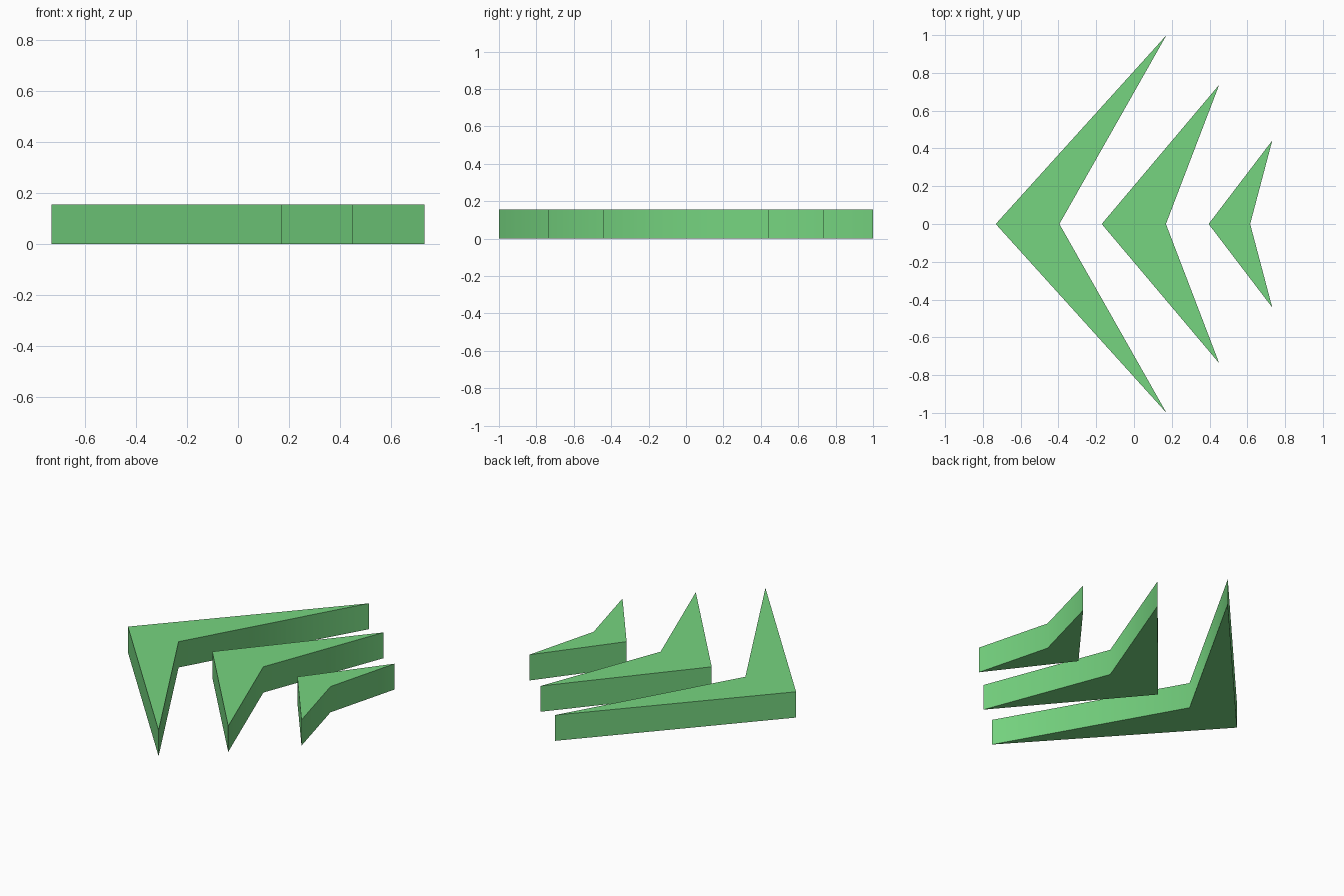
import bpy, bmesh, math

if "Cube" in bpy.data.objects:
    bpy.data.objects.remove(bpy.data.objects["Cube"])

HEIGHT = 0.155

green = bpy.data.materials.new("light_green")
green.diffuse_color = (0.18, 0.66, 0.215, 1.0)
green.use_nodes = True
green.node_tree.nodes["Principled BSDF"].inputs["Base Color"].default_value = green.diffuse_color


def chevron(name, tip, notch, wing_x, wing_y):
    """Extruded arrow profile pointing to -x, symmetric across y = 0."""
    profile = [(tip, 0), (wing_x, -wing_y), (notch, 0), (wing_x, wing_y)]
    bm = bmesh.new()
    base = bm.faces.new([bm.verts.new((x, y, 0)) for x, y in profile])
    ext = bmesh.ops.extrude_face_region(bm, geom=[base], use_keep_orig=True)
    top = [v for v in ext["geom"] if isinstance(v, bmesh.types.BMVert)]
    bmesh.ops.translate(bm, vec=(0, 0, HEIGHT), verts=top)
    bmesh.ops.recalc_face_normals(bm, faces=bm.faces)
    mesh = bpy.data.meshes.new(name)
    bm.to_mesh(mesh)
    bm.free()
    mesh.materials.append(green)
    obj = bpy.data.objects.new(name, mesh)
    bpy.context.collection.objects.link(obj)
    # inner bend is smooth, every other edge stays sharp
    bpy.ops.object.select_all(action="DESELECT")
    obj.select_set(True)
    bpy.context.view_layer.objects.active = obj
    bpy.ops.object.shade_smooth_by_angle(angle=math.radians(65))


# three nested arrows, shrinking towards +x
chevron("large_chevron", -0.732, -0.395, 0.172, 1.0)
chevron("medium_chevron", -0.171, 0.169, 0.451, 0.737)
chevron("small_chevron", 0.395, 0.615, 0.732, 0.442)
